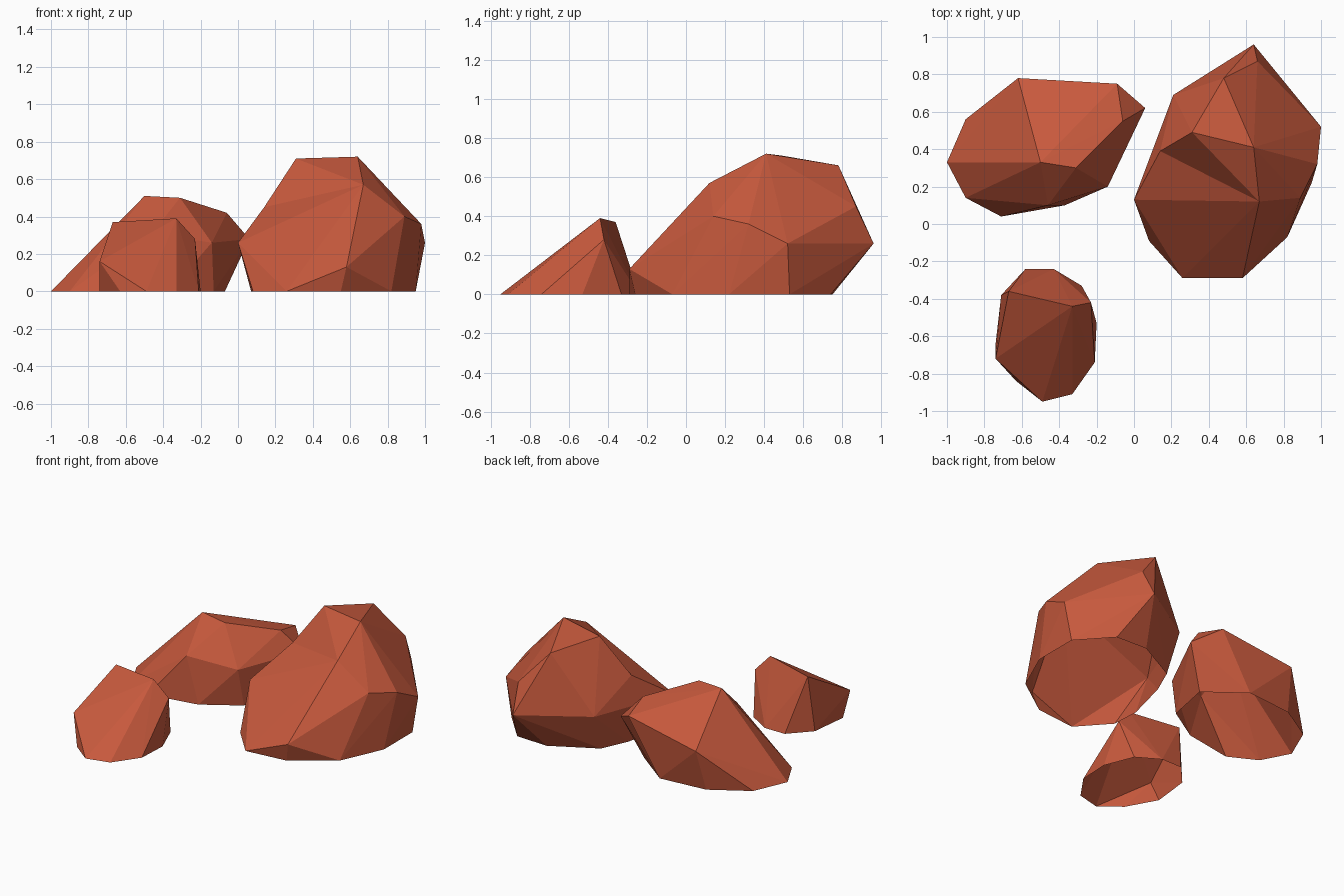
import bpy
import bmesh
from math import radians

default_cube = bpy.data.objects.get("Cube")
if default_cube:
    bpy.data.objects.remove(default_cube, do_unlink=True)


def make_material(name, colour):
    material = bpy.data.materials.new(name)
    material.use_nodes = True
    material.diffuse_color = colour
    shader = material.node_tree.nodes["Principled BSDF"]
    shader.inputs["Base Color"].default_value = colour
    shader.inputs["Roughness"].default_value = 0.9
    return material


def make_rock(name, footprint, corners, material, dented_edges=()):
    """Wrap a faceted stone shell, open underneath, around a ground outline
    and its upper corners. Dented edges are pairs of corner numbers."""
    bm = bmesh.new()
    for x, y in footprint:
        bm.verts.new((x, y, 0))
    upper = [bm.verts.new(corner) for corner in corners]
    bmesh.ops.convex_hull(bm, input=bm.verts[:])

    # Turn chosen ridges the other way to hollow the stone slightly
    ridges = [bm.edges.get((upper[a], upper[b])) for a, b in dented_edges]
    bmesh.ops.rotate_edges(bm, edges=[edge for edge in ridges if edge])

    # Open the underside and drop points swallowed by the hull
    underside = [face for face in bm.faces
                 if all(vert.co.z < 0.001 for vert in face.verts)]
    bmesh.ops.recalc_face_normals(bm, faces=bm.faces[:])
    bmesh.ops.delete(bm, geom=underside, context="FACES")
    loose = [vert for vert in bm.verts if not vert.link_faces]
    bmesh.ops.delete(bm, geom=loose, context="VERTS")

    # Merge coplanar triangles into larger facets
    bmesh.ops.dissolve_limit(bm, angle_limit=radians(1),
                             verts=bm.verts[:], edges=bm.edges[:])
    for face in bm.faces:
        face.smooth = False

    mesh = bpy.data.meshes.new(name)
    bm.to_mesh(mesh)
    bm.free()
    mesh.materials.append(material)
    rock = bpy.data.objects.new(name, mesh)
    bpy.context.collection.objects.link(rock)


red_stone = make_material("red_stone", (0.57, 0.1, 0.046, 1))

# Tall rock on the left side
make_rock(
    "large_rock",
    footprint=[(.08, -.09), (.26, -.29), (.55, -.26), (.82, -.07), (.95, .22),
               (.95, .53), (.76, .74), (.53, .75), (.23, .59), (.15, .41),
               (.07, .1)],
    corners=[(0, .13, .26), (.31, .49, .71), (.14, .39, .45), (.21, .69, .26),
             (.64, .96, .26), (1, .52, .26), (.98, .32, .36), (.89, .14, .4),
             (.67, .12, .57), (.64, .41, .72), (.58, -.29, .13),
             (.48, .78, .66), (.66, .87, .45)],
    material=red_stone,
    dented_edges=[(0, 1)])

# Wide, low rock at the back
make_rock(
    "flat_rock",
    footprint=[(-1, .33), (-.9, .14), (-.71, .04), (-.37, .1), (-.13, .25),
               (-.07, .55), (-.32, .74), (-.65, .71), (-.9, .56)],
    corners=[(-.5, .33, .51), (-.31, .3, .5), (-.06, .55, .42),
             (-.09, .75, .37), (.06, .62, .28), (-.14, .2, .26),
             (-.46, .1, .31), (-.62, .78, .28)],
    material=red_stone)

# Small wedge-shaped rock at the front
make_rock(
    "small_rock",
    footprint=[(-.58, -.24), (-.43, -.24), (-.28, -.33), (-.2, -.53),
               (-.21, -.74), (-.33, -.91), (-.49, -.95), (-.63, -.84),
               (-.74, -.64), (-.71, -.38)],
    corners=[(-.67, -.36, .37), (-.33, -.44, .39), (-.23, -.42, .28),
             (-.74, -.72, .16)],
    material=red_stone)
